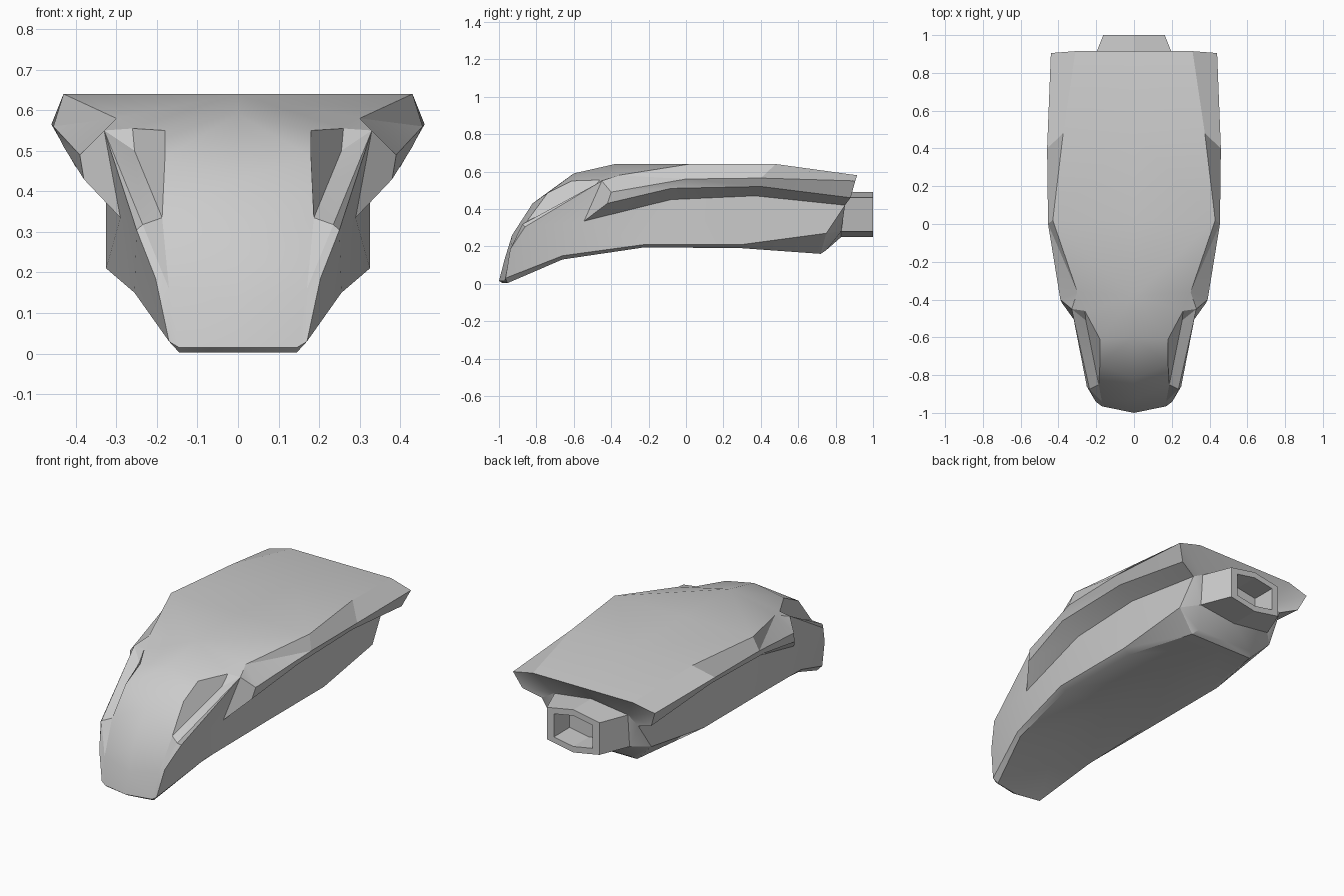
import bpy, bmesh
from mathutils import Vector

if "Cube" in bpy.data.objects:
    bpy.data.objects.remove(bpy.data.objects["Cube"])

bm = bmesh.new()
UPPER, LOWER = 0, 1


def face(part, *pts):
    """Add a face and its mirror image; repeated points collapse."""
    pts = list(dict.fromkeys(pts))
    for s in (1, -1):
        f = bm.faces.new([bm.verts.new((s * x, y, z)) for x, y, z in pts])
        f.material_index = part


def strip(part, a, b):
    """Skin two rails of equal length."""
    for i in range(len(a) - 1):
        face(part, a[i], a[i + 1], b[i + 1], b[i])


def finish(name, mesh_bm, angle=0.45):
    me = bpy.data.meshes.new(name)
    mesh_bm.to_mesh(me)
    ob = bpy.data.objects.new(name, me)
    bpy.context.collection.objects.link(ob)
    bpy.ops.object.select_all(action='DESELECT')
    ob.select_set(True)
    bpy.context.view_layer.objects.active = ob
    bpy.ops.object.shade_smooth_by_angle(angle=angle)
    return ob


# Rails of the right half, front to back unless noted
ridge = [(0, -.38, .64), (0, -.6, .59), (0, -.82, .43), (0, -.93, .26), (0, -.97, .13), (0, -1, .015)]
edge = [(.26, -.46, .555), (.18, -.61, .55), (.18, -.74, .485), (.187, -.85, .335), (.17, -.94, .16), (.145, -.97, .015)]
deck = [ridge[0], (.43, .02, .64), (.375, .48, .64), (.31, .915, .58)]
rim = [(.39, -.4, .49), (.455, 0, .56), (.46, .4, .565), (.44, .905, .55)]
lip = [(.38, -.42, .43), (.43, -.08, .51), (.43, .4, .52), (.4, .88, .46)]
under = [(.29, -.545, .335), (.325, -.08, .45), (.325, .37, .47), (.3, .85, .42)]
chine = [(.17, -.965, .03), (.255, -.66, .15), (.325, -.22, .21), (.325, .3, .21), (.31, .75, .27)]
keel = [(.145, -.955, .003), (.235, -.66, .13), (.29, -.22, .195), (.28, .3, .19), (.2, .72, .16), (.18, .75, .18)]
mid = [(0, -.98, .003)] + [(0, y, z) for _, y, z in keel[1:]]
W, N, nose_side, nose_tip = edge[0], edge[3], edge[4], edge[5]
V, T, K = (.255, -.51, .5), (.33, -.45, .55), (.3, -.36, .58)
cheek_in, cheek_out, cheek_low = (.235, -.875, .318), (.25, -.86, .305), (.203, -.94, .185)

# Nose, canopy, canopy side windows and cheeks
strip(UPPER, ridge, edge)
face(UPPER, W, V, N, edge[2], edge[1])
face(UPPER, W, V, T)
face(UPPER, V, N, cheek_in)
face(UPPER, V, cheek_in, T)
face(UPPER, N, nose_side, cheek_in)
strip(UPPER, [T, cheek_in, nose_side, nose_tip], [T, cheek_out, cheek_low, chine[0]])
face(UPPER, ridge[5], nose_tip, keel[0], mid[0])
face(UPPER, nose_tip, chine[0], keel[0])

# Shoulders between canopy and deck
face(UPPER, ridge[0], W, K)
face(UPPER, ridge[0], K, deck[1])
face(UPPER, W, T, K)
face(UPPER, T, rim[0], K)
face(UPPER, K, rim[0], rim[1])
face(UPPER, K, rim[1], deck[1])

# Deck and overhanging side shell
strip(UPPER, deck, [ridge[0]] + [(0, y, z) for _, y, z in deck[1:]])
strip(UPPER, deck[1:], rim[1:])
strip(UPPER, rim, lip)
strip(UPPER, lip, under)
face(UPPER, T, rim[0], lip[0], under[0])

# Hull sides and belly
face(LOWER, cheek_out, T, under[0])
face(LOWER, cheek_out, under[0], chine[1])
face(LOWER, chine[0], cheek_low, cheek_out, chine[1])
strip(LOWER, [under[0]] + under[1:], chine[1:])
strip(LOWER, chine, keel[:5])
strip(LOWER, keel, mid)

# Tail wall around the exhaust
gt, gb, ct, cb = (.23, .84, .46), (.23, .83, .28), (0, .84, .49), (0, .83, .25)
face(LOWER, (0, .915, .58), deck[3], gt, ct)
face(LOWER, deck[3], rim[3], gt)
face(LOWER, rim[3], lip[3], gt)
face(LOWER, lip[3], under[3], gt)
face(LOWER, under[3], chine[4], gb, gt)
face(LOWER, chine[4], keel[4], keel[5], gb)
face(LOWER, keel[5], mid[5], cb, gb)
face(LOWER, gt, gb, cb, ct)

# Weld, orient, then separate into the two body parts
bmesh.ops.remove_doubles(bm, verts=bm.verts[:], dist=.0005)
bmesh.ops.recalc_face_normals(bm, faces=bm.faces[:])
for part, name in ((UPPER, "upper_shell"), (LOWER, "lower_hull")):
    half = bm.copy()
    bmesh.ops.delete(half, geom=[f for f in half.faces if f.material_index != part], context='FACES')
    for f in half.faces:
        f.material_index = 0
    finish(name, half)
    half.free()
bm.free()

# Hollow hexagonal exhaust: outer wall, end rim, inner wall, back cap
nz = bmesh.new()
hexagon = [(0, .12), (1, .09), (1, -.09), (0, -.12), (-1, -.09), (-1, .09)]
rings = []
for y, half_width, k in ((.82, .235, 1), (1, .163, 1), (1, .12, .72), (.86, .12, .72)):
    rings.append([nz.verts.new((x * half_width, y, .37 + z * k)) for x, z in hexagon])
for a, b in zip(rings, rings[1:]):
    for i in range(6):
        j = (i + 1) % 6
        nz.faces.new((a[i], a[j], b[j], b[i]))
nz.faces.new(rings[0])
nz.faces.new(rings[-1])
bmesh.ops.recalc_face_normals(nz, faces=nz.faces[:])
finish("exhaust_nozzle", nz, .2)
nz.free()
